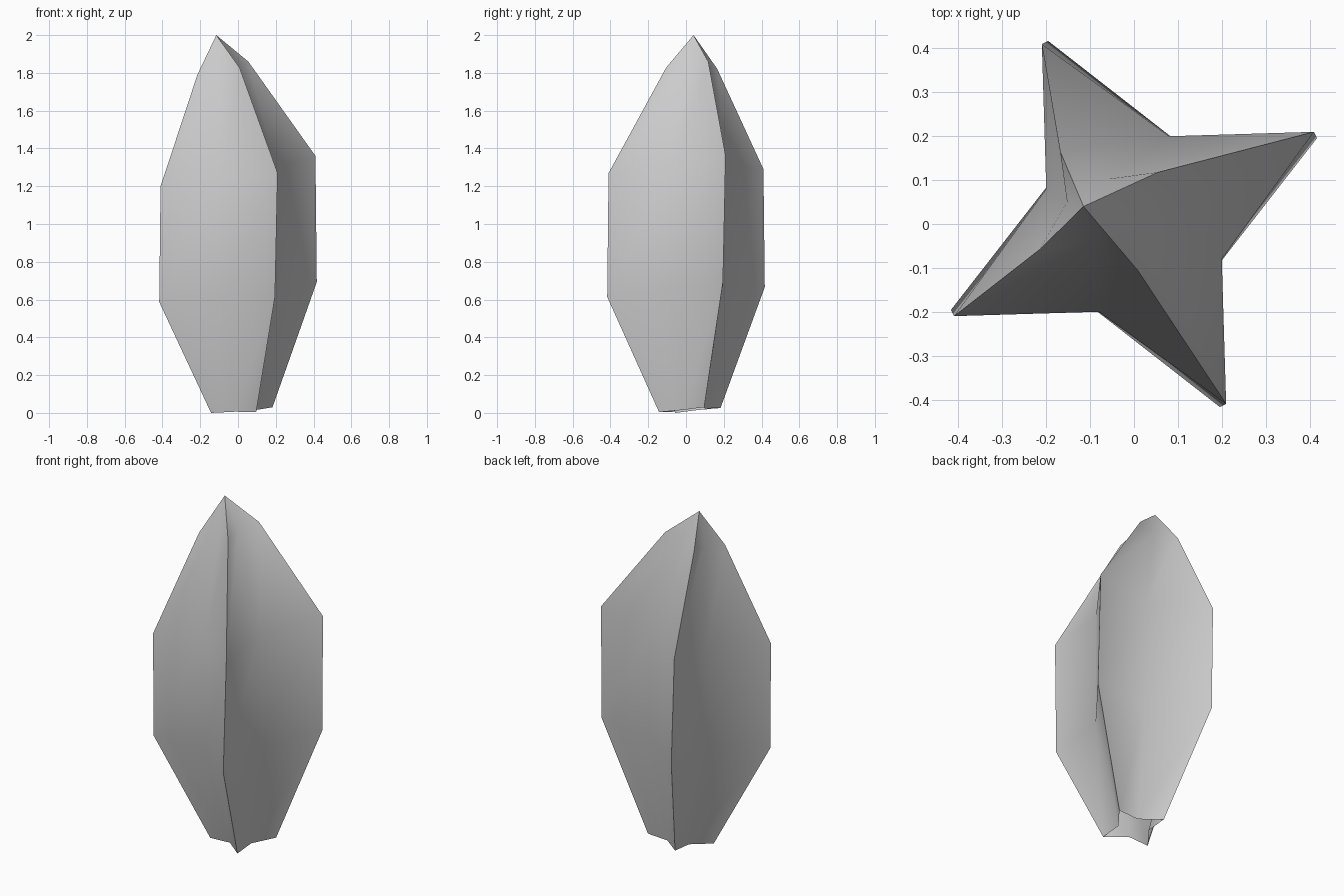
import bpy, bmesh, math
from mathutils import Vector, Matrix

cube = bpy.data.objects.get("Cube")
if cube:
    bpy.data.objects.remove(cube, do_unlink=True)

# Single matte grey
grey = bpy.data.materials.new("plain_grey")
grey.use_nodes = True
colour = (0.6, 0.6, 0.6, 1)
grey.diffuse_color = colour
grey.node_tree.nodes["Principled BSDF"].inputs["Base Color"].default_value = colour

# Four-pointed star section: one tip and one valley, repeated by quarter turns
TIP, VALLEY = Vector((0.41, 0.21)), Vector((0.08, 0.2))
star = [Matrix.Rotation(math.radians(90 * q), 2) @ p
        for q in range(4) for p in (TIP, VALLEY)]

# Rings: centre x, centre y, height, scale, twist in degrees, slope along x, slope along y
rings = [
    (0.02, 0.02, 0.015, 0.39, -2, 0.05, 0.09),
    (0.0, 0.0, 0.64, 1.0, -2, 0.08, 0.1),
    (0.0, 0.0, 1.28, 1.0, 0, 0.145, 0.1),
    (-0.08, 0.03, 1.825, 0.35, 6, 0.19, 0.1),
]
APEX = (-0.115, 0.04, 2.0)


def add_ring(bm, cx, cy, height, scale, twist, slope_x, slope_y):
    turn = Matrix.Rotation(math.radians(twist), 2)
    verts = []
    for point in star:
        p = turn @ point * scale
        z = height + slope_x * p.x + slope_y * p.y
        verts.append(bm.verts.new((cx + p.x, cy + p.y, max(z, 0))))
    return verts


# Finned body: lofted rings closed to a point, open at the base
bm = bmesh.new()
loops = [add_ring(bm, *r) for r in rings]
apex = bm.verts.new(APEX)
count = len(star)
for low, high in zip(loops, loops[1:]):
    for i in range(count):
        j = (i + 1) % count
        bm.faces.new((low[i], low[j], high[j], high[i]))
for i in range(count):
    bm.faces.new((loops[-1][i], loops[-1][(i + 1) % count], apex))

mesh = bpy.data.meshes.new("finned_body")
bm.to_mesh(mesh)
bm.free()
mesh.materials.append(grey)
body = bpy.data.objects.new("finned_body", mesh)
bpy.context.collection.objects.link(body)

# Smooth valleys, sharp fin edges
bpy.ops.object.select_all(action="DESELECT")
body.select_set(True)
bpy.context.view_layer.objects.active = body
bpy.ops.object.shade_smooth_by_angle(angle=math.radians(50))
